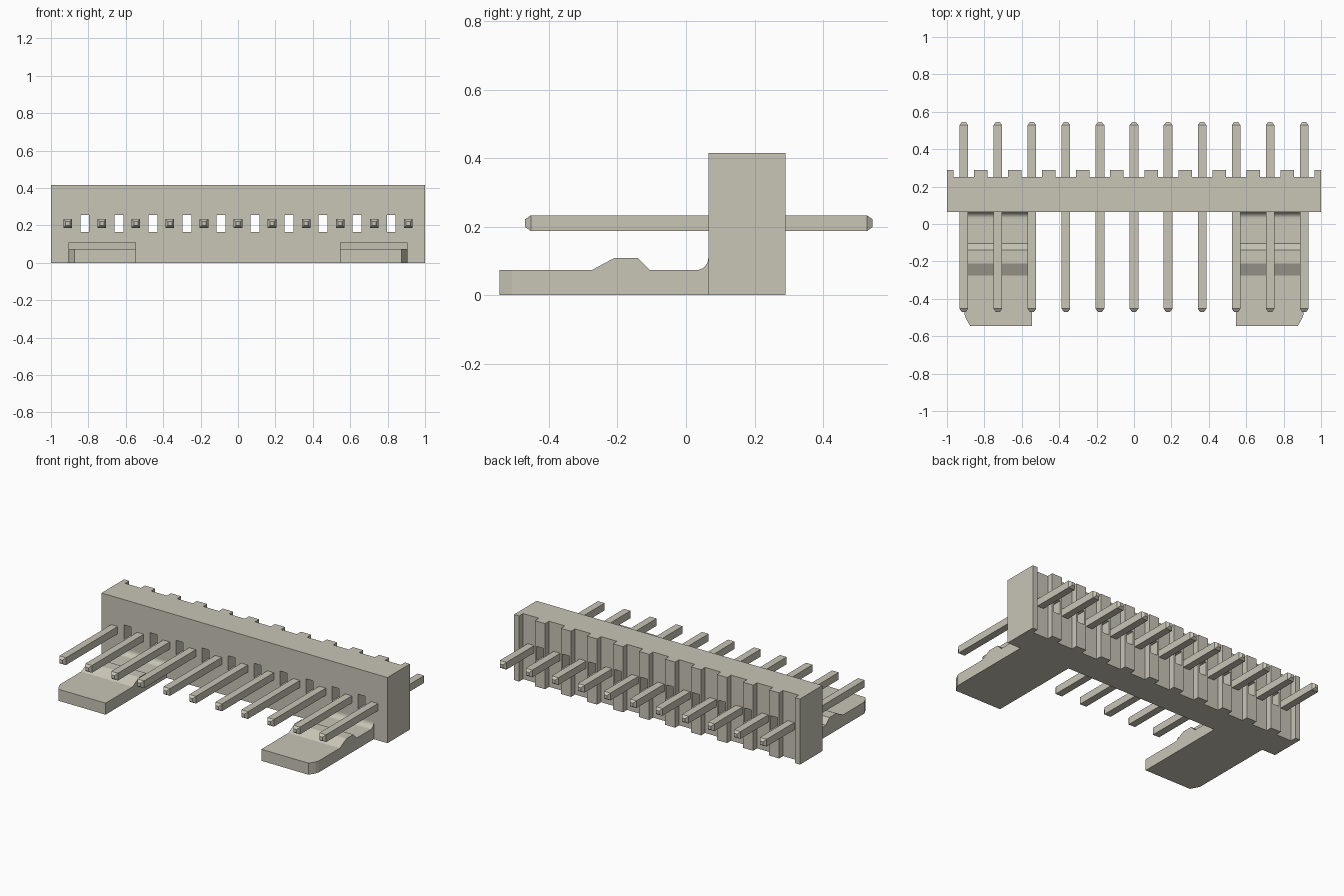
import bpy, bmesh, math

cube = bpy.data.objects.get("Cube")
if cube:
    bpy.data.objects.remove(cube)

PINS, PITCH = 11, 0.182
PIN_X = [(i - (PINS - 1) / 2) * PITCH for i in range(PINS)]
GAP_X = [x + PITCH / 2 for x in PIN_X[:-1]]
PIN_Z = 0.21

# Single warm grey plastic colour
mat = bpy.data.materials.new("warm grey")
mat.use_nodes = True
colour = (0.58, 0.56, 0.47, 1)
mat.diffuse_color = colour
bsdf = mat.node_tree.nodes["Principled BSDF"]
bsdf.inputs["Base Color"].default_value = colour
bsdf.inputs["Roughness"].default_value = 0.6


def finish(name, bm):
    bmesh.ops.recalc_face_normals(bm, faces=bm.faces)
    mesh = bpy.data.meshes.new(name)
    bm.to_mesh(mesh)
    bm.free()
    mesh.materials.append(mat)
    ob = bpy.data.objects.new(name, mesh)
    bpy.context.collection.objects.link(ob)
    return ob


def loft(bm, rings):
    """Join equal-sized point rings into a closed solid."""
    vs = [[bm.verts.new(p) for p in ring] for ring in rings]
    n = len(vs[0])
    for a, b in zip(vs, vs[1:]):
        for i in range(n):
            bm.faces.new((a[i], a[(i + 1) % n], b[(i + 1) % n], b[i]))
    bm.faces.new(vs[0])
    bm.faces.new(vs[-1])


def square(x, y, z, hx, hz):
    return [(x - hx, y, z - hz), (x + hx, y, z - hz),
            (x + hx, y, z + hz), (x - hx, y, z + hz)]


# Housing: plan outline with ribs between the pins along the back
FRONT, GROOVE, BACK = 0.065, 0.25, 0.29
outline = [(-1, FRONT), (1, FRONT), (1, BACK)]
for x in reversed(PIN_X):
    outline += [(x + 0.055, BACK), (x + 0.055, GROOVE),
                (x - 0.055, GROOVE), (x - 0.055, BACK)]
outline.append((-1, BACK))
bm = bmesh.new()
loft(bm, [[(x, y, z) for x, y in outline] for z in (0, 0.415)])
housing = finish("housing", bm)

# Rectangular slots cut through the housing and its ribs
bm = bmesh.new()
for x in GAP_X:
    loft(bm, [square(x, y, PIN_Z, 0.0235, 0.045) for y in (0, 0.4)])
cutter = finish("slot_cutter", bm)
cutter.hide_render = True
mod = housing.modifiers.new("slots", "BOOLEAN")
mod.operation = "DIFFERENCE"
mod.solver = "EXACT"
mod.object = cutter
bpy.context.view_layer.objects.active = housing
bpy.ops.object.modifier_apply(modifier=mod.name)
bpy.data.objects.remove(cutter)

# Square pins with tapered tips
for i, x in enumerate(PIN_X):
    bm = bmesh.new()
    loft(bm, [square(x, y, PIN_Z, h, h) for y, h in
              ((-0.47, 0.011), (-0.453, 0.023), (0.528, 0.023), (0.545, 0.011))])
    finish(f"pin_{i + 1}", bm)

# Locking tabs: side profile with a latch bump and a fillet at the housing
profile = [(FRONT, 0), (-0.545, 0), (-0.545, 0.073), (-0.275, 0.073),
           (-0.21, 0.108), (-0.14, 0.108), (-0.105, 0.073)]
for k in range(9):
    a = math.radians(k * 11.25)
    profile.append((0.03 + 0.035 * math.sin(a), 0.108 - 0.035 * math.cos(a)))

for side, name in ((1, "left_locking_tab"), (-1, "right_locking_tab")):
    bm = bmesh.new()
    loft(bm, [[(side * x, y, z) for y, z in profile] for x in (0.545, 0.905)])
    # Trim the outer front corner in two facets
    for x0, y0, nx, ny in ((0.905, -0.495, 0.02, -0.012), (0.897, -0.509, 0.036, -0.012)):
        cut = bmesh.ops.bisect_plane(
            bm, geom=bm.verts[:] + bm.edges[:] + bm.faces[:],
            plane_co=(side * x0, y0, 0), plane_no=(side * nx, ny, 0), clear_outer=True)
        edges = [e for e in cut["geom_cut"] if isinstance(e, bmesh.types.BMEdge)]
        bmesh.ops.holes_fill(bm, edges=edges, sides=0)
    finish(name, bm)
